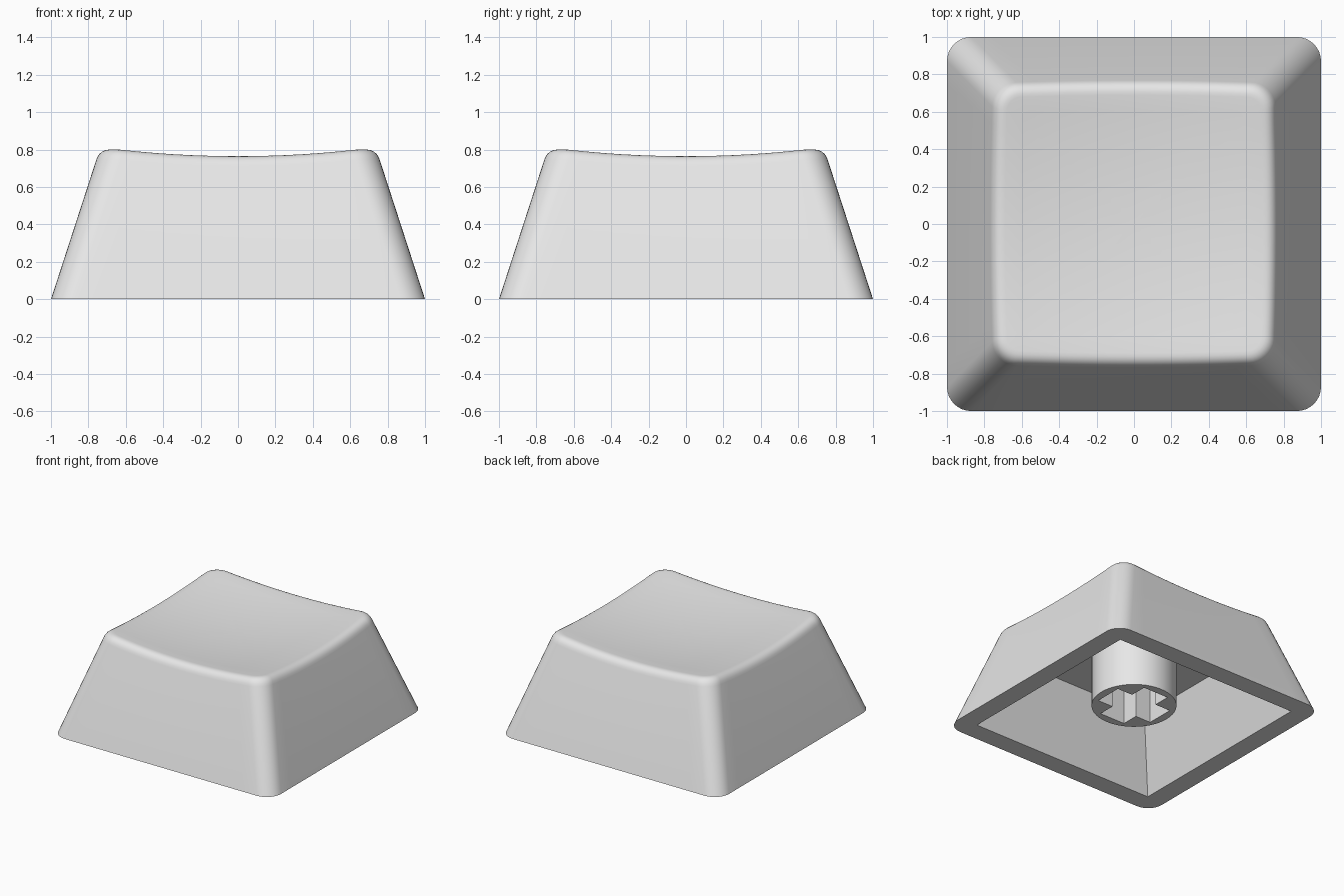
import bpy, bmesh, math

if "Cube" in bpy.data.objects:
    bpy.data.objects.remove(bpy.data.objects["Cube"])

SLOPE, CORNER, EDGE = 0.325, 0.13, 0.06   # wall taper, corner radius, top edge rounding
RIM, CEILING = 0.84, 0.55                 # underside opening half size, cavity height
STEM_Z, STEM_R = 0.11, 0.32
CROSS_L, CROSS_W = 0.255, 0.115           # cross socket half length and half width

grey = bpy.data.materials.new("light grey plastic")
grey.diffuse_color = (0.8, 0.8, 0.8, 1)
grey.use_nodes = True
grey.node_tree.nodes["Principled BSDF"].inputs["Base Color"].default_value = grey.diffuse_color


def finish(bm, name):
    bmesh.ops.recalc_face_normals(bm, faces=bm.faces)
    me = bpy.data.meshes.new(name)
    bm.to_mesh(me)
    bm.free()
    ob = bpy.data.objects.new(name, me)
    bpy.context.collection.objects.link(ob)
    me.materials.append(grey)
    bpy.ops.object.select_all(action='DESELECT')
    ob.select_set(True)
    bpy.context.view_layer.objects.active = ob
    bpy.ops.object.shade_smooth_by_angle(angle=math.radians(30))


def ring(bm, pts):
    return [bm.verts.new(p) for p in pts]


def bridge(bm, a, b):
    n = len(a)
    for i in range(n):
        bm.faces.new((a[i], a[(i + 1) % n], b[(i + 1) % n], b[i]))


def fill_between(bm, a, b):
    edges = []
    for r in (a, b):
        for i in range(len(r)):
            v, w = r[i], r[(i + 1) % len(r)]
            edges.append(bm.edges.get((v, w)) or bm.edges.new((v, w)))
    bmesh.ops.triangle_fill(bm, use_beauty=True, edges=edges, normal=(0, 0, -1))


def outline(h, r, arc=8, side=14):
    """Rounded square with the same point order at every size."""
    pts, c = [], h - r
    for q in range(4):
        a0 = q * math.pi / 2
        ca, sa = round(math.cos(a0)), round(math.sin(a0))
        local = [(h, c * (2 * i / side - 1)) for i in range(side)]
        local += [(c + r * math.cos(t), c + r * math.sin(t))
                  for t in (math.pi / 2 * i / arc for i in range(arc))]
        pts += [(x * ca - y * sa, x * sa + y * ca) for x, y in local]
    return pts


def dish(x, y):
    return 0.72 + 0.092 * (x * x + y * y)


# Cap: tapered walls, rounded upper edge, dished top, hollow underside
bm = bmesh.new()
base = outline(1, CORNER)
low, edge, inner = [], [], []
for i in range(len(base)):
    z = 0.76
    for _ in range(6):
        p = outline(1 - SLOPE * z, CORNER)[i]
        z = dish(*p)
    edge.append((*p, z))
    low.append((*outline(1 - SLOPE * (z - EDGE), CORNER)[i], z - EDGE))
    b = outline(1 - SLOPE * z - EDGE, CORNER - EDGE)[i]
    inner.append((*b, dish(*b)))

bottom = ring(bm, [(x, y, 0) for x, y in base])
prev = bottom
for s in range(7):
    t = s / 6
    pts = [tuple((1 - t) ** 2 * a + 2 * t * (1 - t) * e + t * t * b for a, e, b in zip(A, E, B))
           for A, E, B in zip(low, edge, inner)]
    cur = ring(bm, pts)
    bridge(bm, prev, cur)
    prev = cur
for f in (0.88, 0.75, 0.6, 0.45, 0.3, 0.15):
    cur = ring(bm, [(x * f, y * f, dish(x * f, y * f)) for x, y, _ in inner])
    bridge(bm, prev, cur)
    prev = cur
centre = bm.verts.new((0, 0, dish(0, 0)))
for i in range(len(prev)):
    bm.faces.new((prev[i], prev[(i + 1) % len(prev)], centre))


def square(h, z):
    return [(h, -h, z), (h, h, z), (-h, h, z), (-h, -h, z)]


opening = ring(bm, square(RIM, 0))
ceiling = ring(bm, square(RIM - 0.2, CEILING))
bridge(bm, opening, ceiling)
bm.faces.new(ceiling)
fill_between(bm, bottom, opening)
finish(bm, "cap_shell")

# Stem: round post with a cross-shaped socket
bm = bmesh.new()
N = 48
circle = [(STEM_R * math.cos(2 * math.pi * i / N), STEM_R * math.sin(2 * math.pi * i / N))
          for i in range(N)]
L, W = CROSS_L, CROSS_W
cross = []
for q in range(4):
    a = q * math.pi / 2
    ca, sa = round(math.cos(a)), round(math.sin(a))
    cross += [(x * ca - y * sa, x * sa + y * ca) for x, y in ((L, -W), (L, W), (W, W))]
post = [ring(bm, [(x, y, z) for x, y in circle]) for z in (STEM_Z, CEILING)]
socket = [ring(bm, [(x, y, z) for x, y in cross]) for z in (STEM_Z, CEILING - 0.005)]
bridge(bm, *post)
bridge(bm, *socket)
bm.faces.new(socket[1])
bm.faces.new(post[1])
fill_between(bm, post[0], socket[0])
finish(bm, "stem")
